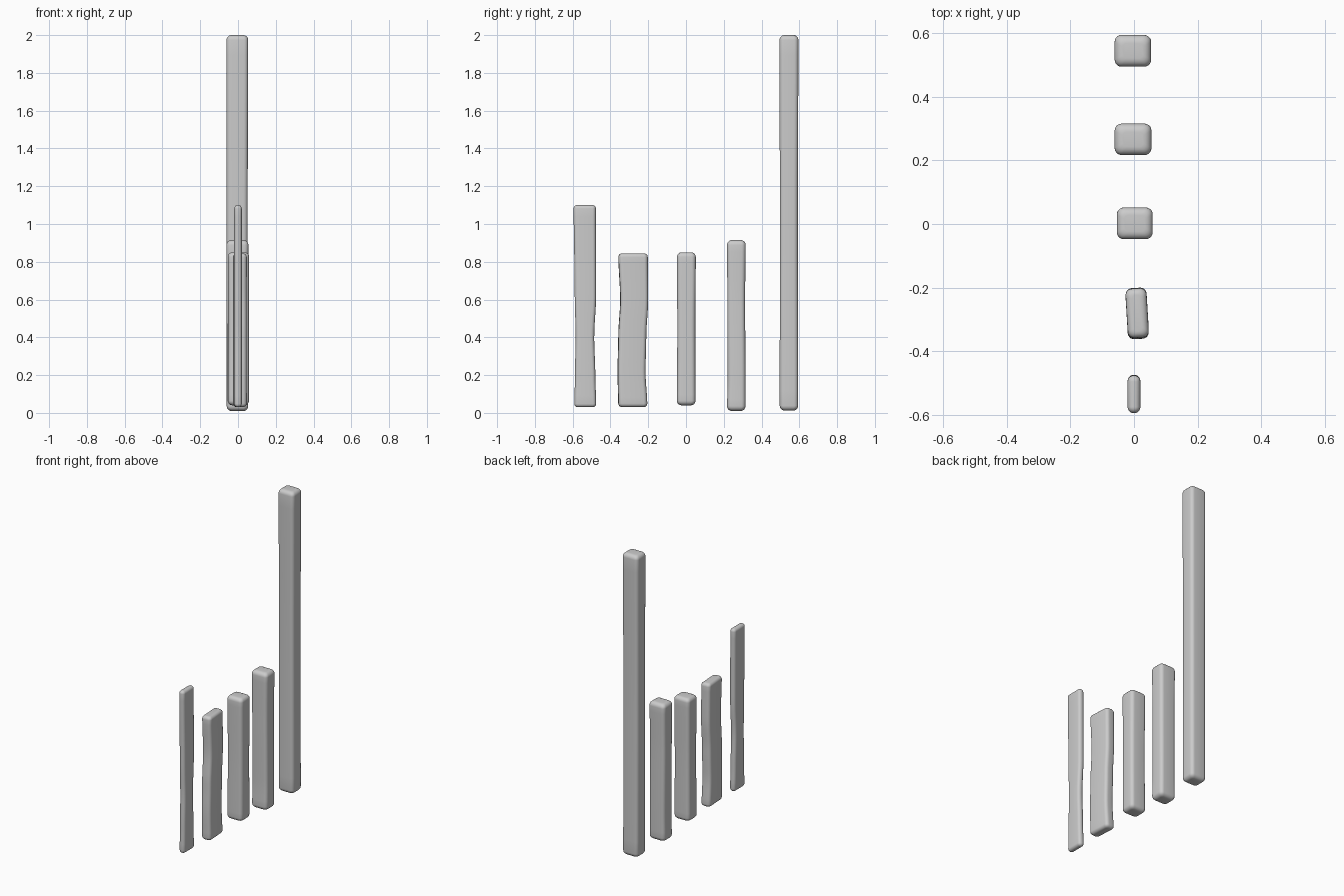
import bpy, bmesh
from math import sin, cos, pi, radians

if "Cube" in bpy.data.objects:
    bpy.data.objects.remove(bpy.data.objects["Cube"])


def ring(cx, cy, wx, wy, r, yaw):
    """Rounded rectangle outline, counter-clockwise."""
    r = max(min(r, wx / 2 - 0.0005, wy / 2 - 0.0005), 0.0005)
    pts = []
    for k, (sx, sy) in enumerate([(1, 1), (-1, 1), (-1, -1), (1, -1)]):
        for i in range(6):
            a = (k + i / 5) * pi / 2
            x = sx * (wx / 2 - r) + r * cos(a)
            y = sy * (wy / 2 - r) + r * sin(a)
            pts.append((cx + x * cos(yaw) - y * sin(yaw),
                        cy + x * sin(yaw) + y * cos(yaw)))
    return pts


def sample(keys, z):
    """Smooth interpolation between (z, x0, x1, y0, y1) keys."""
    if z <= keys[0][0]:
        return keys[0][1:]
    for a, b in zip(keys, keys[1:]):
        if z <= b[0]:
            t = (z - a[0]) / (b[0] - a[0])
            t = t * t * (3 - 2 * t)
            return [p + (q - p) * t for p, q in zip(a[1:], b[1:])]
    return keys[-1][1:]


def bar(name, keys, r, end, yaw=0.0):
    z0, z1 = keys[0][0], keys[-1][0]
    # (height, inset) pairs: rounded ends with straight sampled middle
    q = [i / 5 * pi / 2 for i in range(6)]
    steps = [(z0 + end * (1 - sin(a)), end * (1 - cos(a))) for a in reversed(q)]
    n = 24
    steps += [(z0 + end + (z1 - z0 - 2 * end) * i / n, 0) for i in range(1, n)]
    steps += [(z1 - end * (1 - sin(a)), end * (1 - cos(a))) for a in q]
    steps = sorted(steps)
    bm = bmesh.new()
    rows = []
    for z, inset in steps:
        x0, x1, y0, y1 = sample(keys, z)
        wx = max(x1 - x0 - 2 * inset, 0.004)
        wy = max(y1 - y0 - 2 * inset, 0.004)
        pts = ring((x0 + x1) / 2, (y0 + y1) / 2, wx, wy, r - inset * 0.4, yaw)
        rows.append([bm.verts.new((x, y, z)) for x, y in pts])
    for a, b in zip(rows, rows[1:]):
        m = len(a)
        for i in range(m):
            j = (i + 1) % m
            bm.faces.new((a[i], a[j], b[j], b[i]))
    bm.faces.new(rows[0][::-1])
    bm.faces.new(rows[-1])
    bmesh.ops.recalc_face_normals(bm, faces=bm.faces)
    for f in bm.faces:
        f.smooth = True
    me = bpy.data.meshes.new(name)
    bm.to_mesh(me)
    bm.free()
    ob = bpy.data.objects.new(name, me)
    bpy.context.collection.objects.link(ob)


# Thin front slat, slightly wavy
bar("front_thin_slat", [
    (0.03, -0.02, 0.02, -0.591, -0.475),
    (0.20, -0.02, 0.02, -0.588, -0.480),
    (0.40, -0.02, 0.02, -0.584, -0.486),
    (0.62, -0.02, 0.02, -0.589, -0.476),
    (1.10, -0.02, 0.02, -0.595, -0.477)], 0.018, 0.018)

# Wide slat, wavy and slightly turned
bar("wide_slat", [
    (0.03, -0.023, 0.043, -0.358, -0.205),
    (0.22, -0.023, 0.043, -0.362, -0.215),
    (0.40, -0.023, 0.043, -0.358, -0.211),
    (0.60, -0.023, 0.043, -0.348, -0.201),
    (0.845, -0.023, 0.043, -0.358, -0.203)], 0.02, 0.02, radians(3.5))

# Short middle post
bar("middle_post", [
    (0.04, -0.054, 0.058, -0.048, 0.050),
    (0.45, -0.052, 0.058, -0.046, 0.049),
    (0.85, -0.054, 0.059, -0.048, 0.052)], 0.022, 0.024)

# Short rear post
bar("rear_short_post", [
    (0.01, -0.060, 0.054, 0.217, 0.315),
    (0.18, -0.058, 0.053, 0.221, 0.315),
    (0.60, -0.060, 0.052, 0.219, 0.313),
    (0.915, -0.061, 0.055, 0.217, 0.316)], 0.022, 0.026)

# Tall rear post
bar("rear_tall_post", [
    (0.012, -0.060, 0.052, 0.496, 0.594),
    (1.00, -0.060, 0.051, 0.497, 0.592),
    (2.00, -0.061, 0.054, 0.495, 0.595)], 0.022, 0.026)
